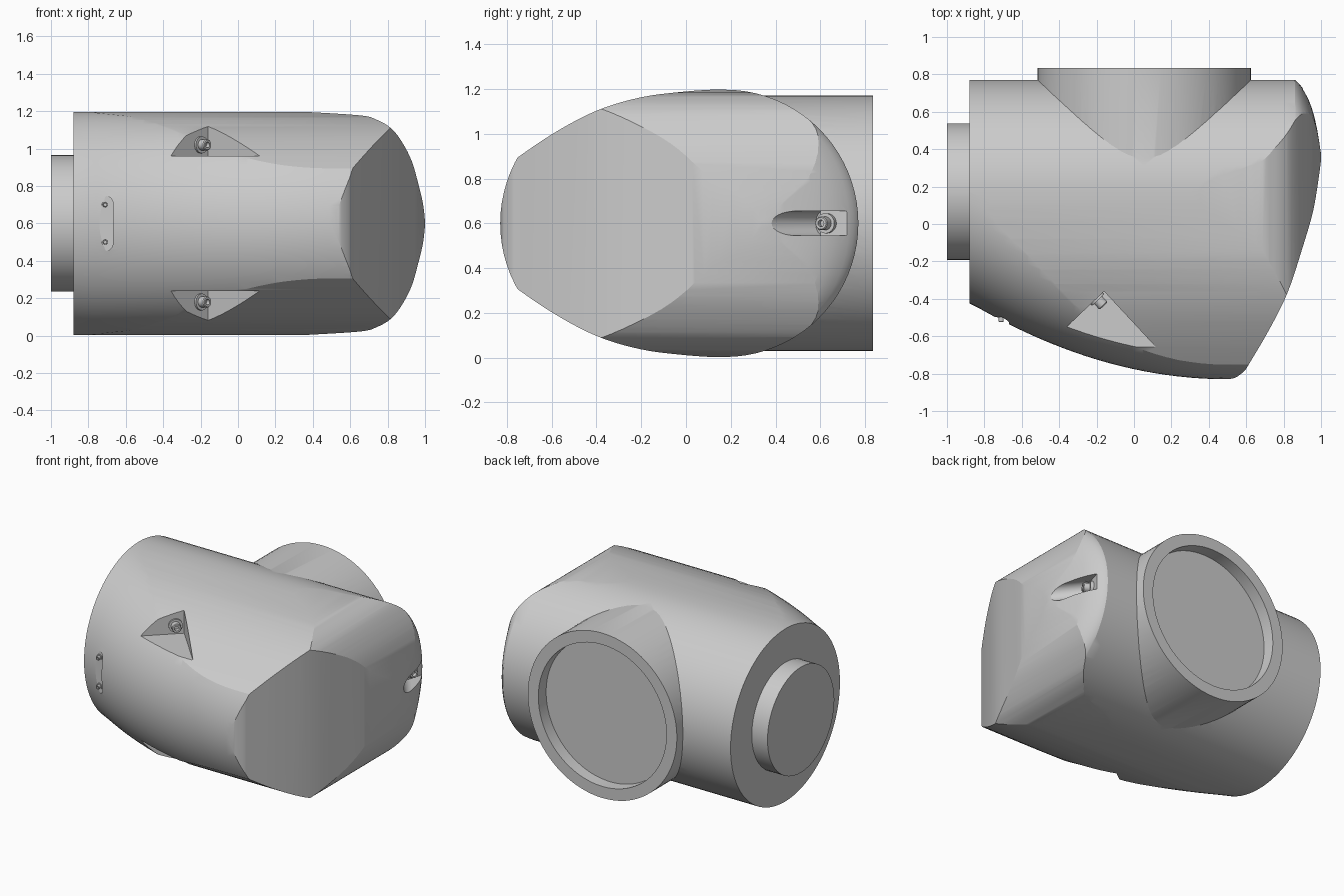
import bpy, bmesh, math
from mathutils import Vector

if "Cube" in bpy.data.objects:
    bpy.data.objects.remove(bpy.data.objects["Cube"])

R, YC, ZC = 0.597, 0.173, 0.6   # main barrel radius and axis


def finish(name, bm):
    bmesh.ops.recalc_face_normals(bm, faces=bm.faces)
    me = bpy.data.meshes.new(name)
    bm.to_mesh(me)
    bm.free()
    ob = bpy.data.objects.new(name, me)
    bpy.context.collection.objects.link(ob)
    return ob


def loft(name, rings):
    bm = bmesh.new()
    vs = [[bm.verts.new(p) for p in r] for r in rings]
    n = len(rings[0])
    for a, b in zip(vs, vs[1:]):
        for i in range(n):
            j = (i + 1) % n
            bm.faces.new((a[i], a[j], b[j], b[i]))
    bm.faces.new(vs[0])
    bm.faces.new(vs[-1])
    return finish(name, bm)


def prism(name, pts, axis, a, b):
    def place(u, v, w):
        return {'x': (w, u, v), 'y': (u, w, v), 'z': (u, v, w)}[axis]
    return loft(name, [[place(u, v, w) for u, v in pts] for w in (a, b)])


def turned(name, origin, direction, profile, n=48):
    # rings of (distance along axis, radius)
    q = Vector(direction).to_track_quat('Z', 'Y')
    o = Vector(origin)
    return loft(name, [[o + q @ Vector((r * math.cos(2 * math.pi * i / n),
                                        r * math.sin(2 * math.pi * i / n), d))
                        for i in range(n)] for d, r in profile])


def spline(pts, n=5):
    out = []
    P = [pts[0]] + pts + [pts[-1]]
    for k in range(1, len(P) - 2):
        p0, p1, p2, p3 = (Vector(p) for p in P[k - 1:k + 3])
        for s in range(n):
            t = s / n
            out.append(tuple(0.5 * (2 * p1 + (p2 - p0) * t + (2 * p0 - 5 * p1 + 4 * p2 - p3) * t * t
                                    + (3 * p1 - p0 - 3 * p2 + p3) * t ** 3)))
    return out + [tuple(pts[-1])]


def boolean(ob, cutter, op):
    m = ob.modifiers.new('b', 'BOOLEAN')
    m.operation, m.object, m.solver = op, cutter, 'EXACT'
    bpy.context.view_layer.objects.active = ob
    bpy.ops.object.modifier_apply(modifier='b')
    bpy.data.objects.remove(cutter)


def mirror_z(pts):
    return pts + [(u, 2 * ZC - v) for u, v in reversed(pts) if abs(v - ZC) > 1e-6]


# barrel swept along the bowed front outline, with a domed right end
def front(x):
    return -0.83 + 0.41 * (max(0, 0.5 - x) / 1.38) ** 2


stations = [(-0.88 + 1.74 * i / 28, R) for i in range(29)]
stations += [(0.868, 0.592), (0.885, 0.575), (0.9, 0.555), (0.92, 0.52), (0.935, 0.49),
             (0.95, 0.45), (0.965, 0.4), (0.98, 0.33), (0.99, 0.27), (1.0, 0.2)]
rings = []
N = 40
for x, rb in stations:
    c = min(front(x) + R, YC - 0.001)
    ring = []
    for i in range(N + 1):
        a = math.pi * i / N
        ring.append((x, c - R * math.sin(a), ZC + R * math.cos(a)))
    for i in range(N + 1):
        a = math.pi * i / N
        ring.append((x, YC + rb * math.sin(a), ZC - R * math.cos(a)))
    rings.append(ring)
body = loft("housing", rings)

# tapered flanks seen from the side
flank = [(1.2, 1.23), (0.3, 1.21)] + spline(
    [(0.15, 1.199), (0, 1.189), (-0.2, 1.163), (-0.4, 1.103), (-0.6, 0.997), (-0.8, 0.86), (-0.95, 0.75)])
boolean(body, prism("flank_cut", mirror_z(flank), 'x', -1.5, 1.5), 'INTERSECT')

# right end crowned in height
crown = [(-2, 1.3), (0.1, 1.21)] + spline(
    [(0.35, 1.197), (0.65, 1.178), (0.74, 1.155), (0.82, 1.108), (0.88, 1.03), (0.93, 0.93),
     (0.967, 0.8), (0.99, 0.7), (1.001, 0.6)], 4)
boolean(body, prism("crown_cut", mirror_z(crown), 'y', -2, 2), 'INTERSECT')

# large bowed facet on the front right
facet = [(-2, -1), (0.4, -0.86)] + spline(
    [(0.48, -0.832), (0.54, -0.822), (0.59, -0.785), (0.62, -0.74), (0.72, -0.57), (0.82, -0.37),
     (0.9, -0.13), (0.96, 0.08), (0.995, 0.3)], 4) + [(1.03, 0.6), (1.05, 1.2), (-2, 1.2)]
boolean(body, prism("facet_cut", facet, 'z', -1, 3), 'INTERSECT')

# rear port with shallow recess, and left hub
boolean(body, turned("rear_port", (0.055, 0.1, ZC), (0, 1, 0), [(0, 0.57), (0.735, 0.57)], 80), 'UNION')
boolean(body, turned("recess", (0.055, 0.75, ZC), (0, 1, 0), [(0, 0.49), (0.4, 0.49)], 80), 'DIFFERENCE')
turned("left_hub", (-0.8, YC, ZC), (-1, 0, 0), [(0, 0.365), (0.2, 0.365)], 64)

# wedge pockets, top and bottom
wedge = [(-0.16, -0.36), (-0.6, -0.78), (-0.6, -1.1), (0.12, -1.1), (0.12, -0.66), (0.105, -0.645)]
for a, b in ((0.96, 1.5), (-0.3, 0.24)):
    boolean(body, prism("pocket", wedge, 'z', a, b), 'DIFFERENCE')

# screw slot in the right end
axis = Vector((0.61, -0.79, 0))
boolean(body, turned("channel", (0.89, 0.613, ZC), axis, [(0, 0.055), (0.5, 0.055)], 32), 'DIFFERENCE')
slot = [(0.87, 0.6), (0.905, 0.72), (1.3, 0.72), (1.3, 0.08), (0.9, 0.6)]
boolean(body, prism("slot", slot, 'z', 0.545, 0.655), 'DIFFERENCE')

# small plate recess on the front left
cap = [(-0.71 + 0.042 * math.cos(a), ZC + s * 0.105 + 0.042 * math.sin(a))
       for s, a0 in ((1, 0), (-1, math.pi)) for a in [a0 + math.pi * i / 12 for i in range(13)]]
boolean(body, prism("plate_cut", cap, 'y', -0.9, -0.498), 'DIFFERENCE')


# screws with washer, head and hex socket
def screw(name, origin, direction, k=1.0):
    ob = turned(name, origin, direction,
                [(-0.02, 0.045 * k), (0.012 * k, 0.045 * k), (0.012 * k, 0.03 * k), (0.05 * k, 0.03 * k),
                 (0.055 * k, 0.026 * k), (0.055 * k, 0.015 * k), (0.03 * k, 0.015 * k)], 24)
    return ob


parts = [screw("pocket_screw", (-0.2, -0.398, z), (0.69, -0.72, 0)) for z in (1.02, 0.18)]
parts.append(screw("slot_screw", (0.878, 0.628, ZC), (0.85, -0.45, 0)))
parts += [screw("plate_screw", (-0.71, -0.498, z), (0, -1, 0), 0.45) for z in (0.5, 0.7)]

bpy.ops.object.select_all(action='DESELECT')
for ob in bpy.context.collection.objects:
    ob.select_set(True)
bpy.context.view_layer.objects.active = body
bpy.ops.object.shade_smooth_by_angle(angle=math.radians(20))
